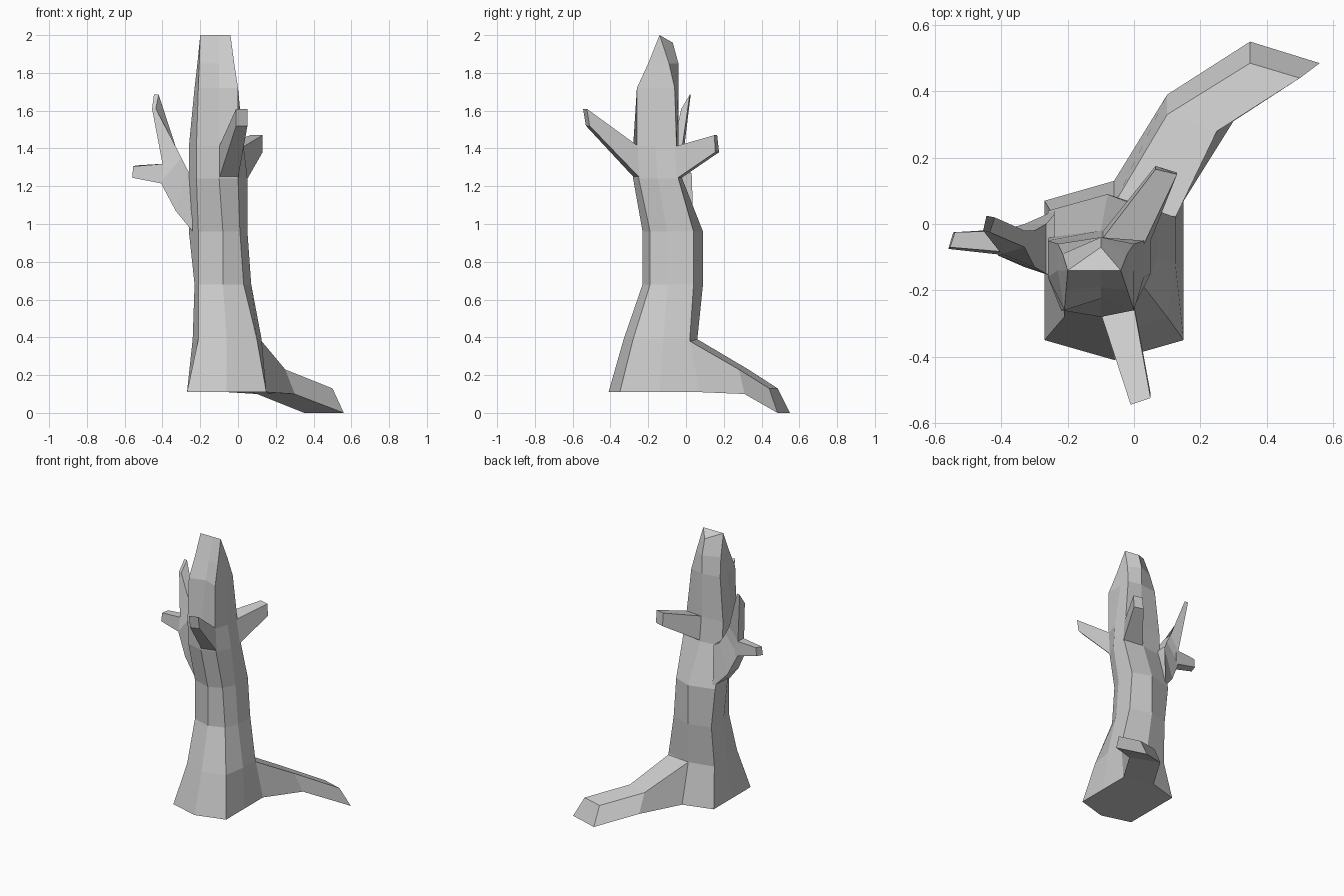
import bpy, bmesh


def loft(name, sections):
    """Skin a list of equal-sized point rings and cap both ends."""
    bm = bmesh.new()
    rings = [[bm.verts.new(p) for p in s] for s in sections]
    n = len(rings[0])
    for a, b in zip(rings, rings[1:]):
        for i in range(n):
            j = (i + 1) % n
            bm.faces.new((a[i], a[j], b[j], b[i]))
    bm.faces.new(rings[0][::-1])
    bm.faces.new(rings[-1])
    bmesh.ops.remove_doubles(bm, verts=bm.verts[:], dist=0.0005)
    bmesh.ops.recalc_face_normals(bm, faces=bm.faces[:])
    mesh = bpy.data.meshes.new(name)
    bm.to_mesh(mesh)
    bm.free()
    ob = bpy.data.objects.new(name, mesh)
    bpy.context.collection.objects.link(ob)
    return ob


def trunk_ring(z, xl, xfl, xc, xfr, xr, yf, yfc, ym, yb, ybc, back_drop=0):
    """Eight-sided ring: front, right, back, left."""
    return [(xc, yf, z), (xfr, yfc, z), (xr, ym, z), (xr, yb, z),
            (xc, ybc, z - back_drop), (xl, yb, z), (xl, ym, z), (xfl, yfc, z)]


# Trunk, flared at the base and chisel-cut at the top
loft("trunk", [
    trunk_ring(.11, -.27, -.27, -.06, .15, .15, -.41, -.35, -.14, .07, .13),
    trunk_ring(.39, -.24, -.21, -.06, .10, .125, -.33, -.28, -.12, .02, .06),
    trunk_ring(.68, -.23, -.21, -.08, .03, .07, -.23, -.19, -.10, .04, .09),
    trunk_ring(.96, -.26, -.21, -.08, .01, .05, -.23, -.19, -.10, .04, .09),
    trunk_ring(1.24, -.26, -.22, -.10, .0, .05, -.28, -.25, -.15, -.04, -.02),
    trunk_ring(1.41, -.26, -.22, -.10, .0, .03, -.28, -.26, -.16, -.05, -.04),
    trunk_ring(1.72, -.23, -.21, -.10, .0, .0, -.225, -.26, -.14, -.06, -.04),
    trunk_ring(1.85, -.215, -.205, -.10, -.02, -.02, -.19, -.2, -.14, -.09, -.04),
    trunk_ring(2.0, -.2, -.2, -.10, -.04, -.04, -.14, -.14, -.14, -.14, -.07, .04),
])

# Root reaching out to the back right
loft("root", [
    [(-.06, .13, .11), (.15, .07, .11), (.125, .02, .38), (-.06, .06, .39)],
    [(.10, .39, .10), (.30, .31, .10), (.25, .28, .23), (.10, .33, .23)],
    [(.35, .55, 0), (.56, .485, 0), (.50, .44, .13), (.35, .485, .13)],
])

# Front branch
loft("front_branch", [
    [(-.10, -.27, 1.24), (.0, -.24, 1.24), (.0, -.25, 1.41), (-.10, -.27, 1.41)],
    [(-.01, -.53, 1.52), (.05, -.51, 1.52), (.05, -.525, 1.61), (-.01, -.545, 1.61)],
])

# Back branch
loft("back_branch", [
    [(-.10, -.03, 1.24), (.05, -.05, 1.24), (.03, -.06, 1.41), (-.10, -.05, 1.41)],
    [(.065, .175, 1.38), (.13, .155, 1.38), (.13, .15, 1.47), (.065, .165, 1.47)],
])

# Left branch: thick stem curving up to a thin tip
loft("left_branch", [
    [(-.24, -.15, .96), (-.24, .04, .97), (-.24, .03, 1.27), (-.24, -.16, 1.27)],
    [(-.33, -.13, 1.07), (-.33, .0, 1.07), (-.265, .0, 1.28), (-.265, -.15, 1.28)],
    [(-.41, -.095, 1.22), (-.40, -.02, 1.22), (-.30, -.02, 1.35), (-.30, -.13, 1.35)],
    [(-.40, -.09, 1.32), (-.40, -.02, 1.32), (-.33, -.02, 1.41), (-.33, -.07, 1.41)],
    [(-.455, -.02, 1.61), (-.445, .025, 1.685), (-.42, .02, 1.685), (-.435, -.025, 1.61)],
])

# Side twig growing outward from the left branch
loft("left_twig", [
    [(-.38, -.095, 1.21), (-.38, -.015, 1.21), (-.38, -.02, 1.32), (-.38, -.085, 1.32)],
    [(-.56, -.075, 1.245), (-.545, -.025, 1.25), (-.54, -.025, 1.31), (-.555, -.07, 1.305)],
])
